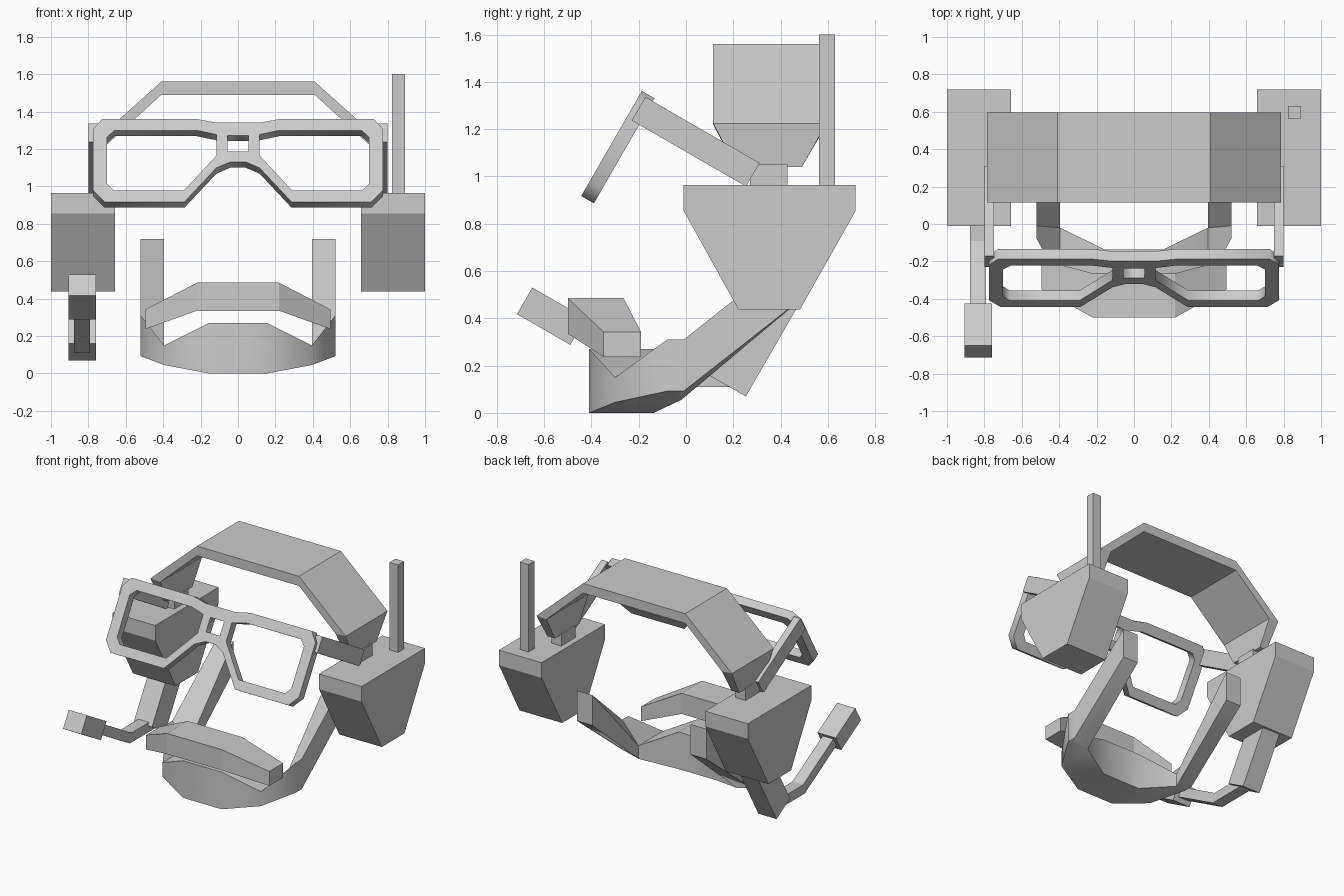
import bpy, bmesh
from math import radians, cos

if "Cube" in bpy.data.objects:
    bpy.data.objects.remove(bpy.data.objects["Cube"])


def make(name, verts, faces, merge=False):
    bm = bmesh.new()
    vs = [bm.verts.new(v) for v in verts]
    for f in faces:
        bm.faces.new([vs[i] for i in f])
    if merge:
        bmesh.ops.remove_doubles(bm, verts=bm.verts, dist=1e-4)
    bmesh.ops.recalc_face_normals(bm, faces=bm.faces)
    me = bpy.data.meshes.new(name)
    bm.to_mesh(me)
    bm.free()
    ob = bpy.data.objects.new(name, me)
    bpy.context.collection.objects.link(ob)
    return ob


def loft(name, rings, merge=False):
    """Skin a chain of equal-sized rings and cap both ends."""
    n, m = len(rings[0]), len(rings)
    faces = [(i * n + j, i * n + (j + 1) % n, (i + 1) * n + (j + 1) % n, (i + 1) * n + j)
             for i in range(m - 1) for j in range(n)]
    faces += [tuple(range(n)), tuple(range((m - 1) * n, m * n))]
    return make(name, [p for r in rings for p in r], faces, merge)


def mirrored_loft(name, half, merge=False):
    """Rings are given for +x, centre outwards."""
    left = [[(-x, y, z) for x, y, z in r] for r in reversed(half)]
    return loft(name, left + half, merge)


def prism(name, profile, x0, x1):
    """Extrude a (y, z) profile along x."""
    return loft(name, [[(x, y, z) for y, z in profile] for x in (x0, x1)])


def box(name, center, size, tilt=0):
    """Box turned about the x axis."""
    x, y, z = (s / 2 for s in size)
    ob = prism(name, [(-y, -z), (y, -z), (y, z), (-y, z)], -x, x)
    ob.location = center
    ob.rotation_euler.x = radians(tilt)
    return ob


# Headband: flat top, sloping shoulders, tapered ends
def band(xo, zo, xi, zi, y0, y1):
    return [(xo, y0, zo), (xo, y1, zo), (xi, y1, zi), (xi, y0, zi)]


mirrored_loft("headband", [
    band(.41, 1.56, .41, 1.49, .115, .595),
    band(.785, 1.225, .705, 1.22, .115, .595),
    band(.77, 1.04, .71, 1.04, .21, .49)])

# Ear cups, their posts, and the glasses arms
cup = [(-.01, .965), (.718, .965), (.718, .855), (.482, .437), (.222, .437), (-.01, .855)]
for side, s in (("left", -1), ("right", 1)):
    prism("ear_cup_" + side, cup, s * .658, s)
    box("cup_post_" + side, (s * .74, .35, 1.0), (.08, .16, .1))
    box("glasses_arm_" + side, (s * .774, .041, 1.147), (.05, .558, .115), -30)

# Antenna
box("antenna", (.858, .597, 1.275), (.07, .068, .65))

# Glasses frame: filled outline with three holes, leaning back 30 degrees
right_outline = [(.04, 1.132), (.115, 1.10), (.286, .918), (.714, .918), (.776, .98),
                 (.776, 1.305), (.725, 1.362), (.23, 1.362), (.12, 1.342)]
outline = right_outline + [(-x, z) for x, z in reversed(right_outline)]
lens = [(.29, .978), (.665, .978), (.70, 1.015), (.70, 1.265), (.66, 1.30),
        (.22, 1.30), (.115, 1.278), (.115, 1.166)]
bridge = [(-.055, 1.187), (.055, 1.187), (.055, 1.273), (-.055, 1.273)]
cu = bpy.data.curves.new("glasses_frame", 'CURVE')
cu.dimensions = '2D'
cu.fill_mode = 'BOTH'
cu.extrude = .031
for loop in (outline, lens, [(-x, z) for x, z in lens], bridge):
    sp = cu.splines.new('POLY')
    sp.points.add(len(loop) - 1)
    for p, (x, z) in zip(sp.points, loop):
        p.co = (x, (z - 1.362) / cos(radians(30)), 0, 1)
    sp.use_cyclic_u = True
frame = bpy.data.objects.new("glasses_frame", cu)
bpy.context.collection.objects.link(frame)
frame.location = (0, -.16, 1.346)
frame.rotation_euler.x = radians(60)
bpy.context.view_layer.objects.active = frame
frame.select_set(True)
bpy.ops.object.convert(target='MESH')
bpy.ops.object.select_all(action='DESELECT')


# Chin guard: deep front, notched corners, arms rising to the cups
def chin(xo, yo, bo, to, xi, yi, bi, ti):
    return [(xo, yo, bo), (xo, yo, to), (xi, yi, ti), (xi, yi, bi)]


notch = (.395, -.02, .055, .15)
guard = mirrored_loft("chin_guard", [
    chin(.155, -.41, 0, .27, .155, -.137, 0, .27),
    chin(.395, -.30, .045, .15, *notch),
    chin(.52, -.08, .092, .31, *notch),
    chin(.52, -.01, .092, .31, *notch),
    chin(.52, .51, .50, .72, .395, .51, .50, .72)], merge=True)
bpy.context.view_layer.objects.active = guard
guard.select_set(True)
bpy.ops.object.shade_smooth_by_angle(angle=radians(40))
bpy.ops.object.select_all(action='DESELECT')


# Mouth bar
def bar(x, y0, y1, z0, z1):
    return [(x, y0, z0), (x, y1, z0), (x, y1, z1), (x, y0, z1)]


mirrored_loft("mouth_bar", [bar(.22, -.5, -.264, .335, .485),
                            bar(.495, -.348, -.19, .237, .342)])

# Microphone: mount under the left cup, bent boom, head
box("mic_mount", (-.832, .285, .305), (.146, .18, .44), -30)
boom = [[(y, z) for y, z in pair] for pair in (
    [(.22, .11), (.22, .18)], [(-.11, .11), (-.09, .18)], [(-.50, .335), (-.465, .396)])]
loft("mic_boom", [[(-.878, *a), (-.792, *a), (-.792, *b), (-.878, *b)] for a, b in boom])
box("mic_head", (-.832, -.57, .409), (.146, .26, .13), -30)
